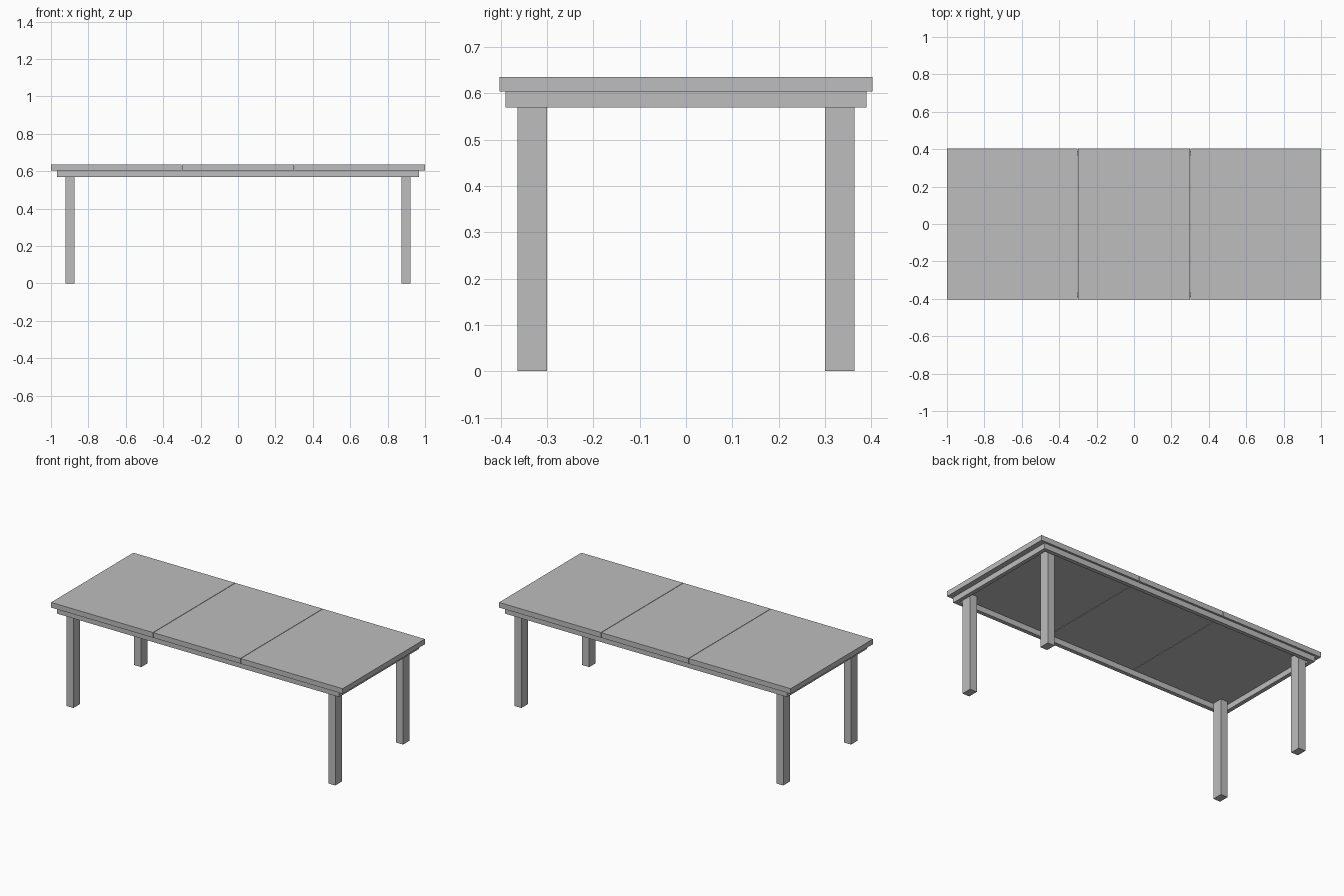
import bpy
import bmesh
from mathutils import Vector

cube = bpy.data.objects.get("Cube")
if cube:
    bpy.data.objects.remove(cube, do_unlink=True)

# One plain grey for the whole table
grey = bpy.data.materials.new("plain_grey")
grey.use_nodes = True
colour = (0.51, 0.51, 0.51, 1)
grey.diffuse_color = colour
grey.node_tree.nodes["Principled BSDF"].inputs["Base Color"].default_value = colour


def box(name, low, high):
    """Flat-faced box between two opposite corners."""
    low, high = Vector(low), Vector(high)
    centre, size = (low + high) / 2, high - low
    bm = bmesh.new()
    bmesh.ops.create_cube(bm, size=1)
    bmesh.ops.scale(bm, vec=size, verts=bm.verts)
    mesh = bpy.data.meshes.new(name)
    bm.to_mesh(mesh)
    bm.free()
    mesh.materials.append(grey)
    obj = bpy.data.objects.new(name, mesh)
    obj.location = centre
    bpy.context.collection.objects.link(obj)
    return obj


top_z, under_z, apron_z = 0.636, 0.604, 0.57
half_depth, seam, gap = 0.403, 0.3, 0.0015

# Tabletop: two end panels and a middle leaf with narrow seams
panels = {
    "top_panel_right": (-1, -seam - gap),
    "top_leaf_middle": (-seam + gap, seam - gap),
    "top_panel_left": (seam + gap, 1),
}
for name, (x0, x1) in panels.items():
    box(name, (x0, -half_depth, under_z), (x1, half_depth, top_z))

# Apron: an open frame below the tabletop
ax, ay, thick = 0.967, 0.39, 0.025
for side, sign in (("front", -1), ("back", 1)):
    y0, y1 = sorted((sign * ay, sign * (ay - thick)))
    box("apron_" + side, (-ax, y0, apron_z), (ax, y1, under_z))
for side, sign in (("right", -1), ("left", 1)):
    x0, x1 = sorted((sign * ax, sign * (ax - thick)))
    box("apron_" + side, (x0, thick - ay, apron_z), (x1, ay - thick, under_z))

# Legs: rectangular posts reaching the underside of the tabletop
for end, sy in (("front", -1), ("back", 1)):
    for side, sx in (("right", -1), ("left", 1)):
        x0, x1 = sorted((sx * 0.874, sx * 0.922))
        y0, y1 = sorted((sy * 0.3, sy * 0.364))
        box(f"leg_{end}_{side}", (x0, y0, 0), (x1, y1, under_z))
